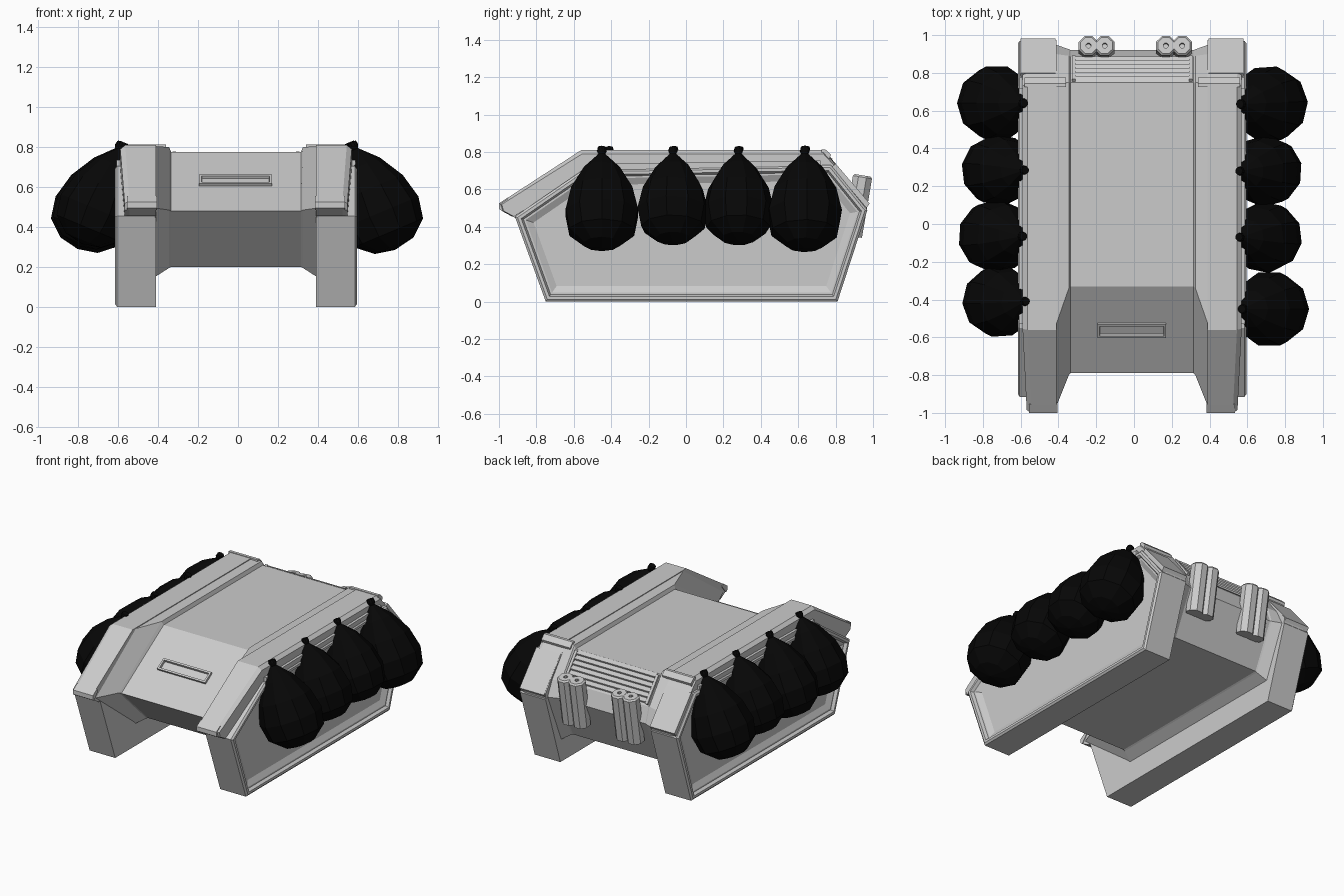
import bpy, bmesh, math
from mathutils import Vector, Matrix

if "Cube" in bpy.data.objects:
    bpy.data.objects.remove(bpy.data.objects["Cube"])

OFF = -0.01  # hull sits slightly left of the overall centre


def finish(bm, name, mat=None):
    bmesh.ops.recalc_face_normals(bm, faces=bm.faces)
    me = bpy.data.meshes.new(name)
    bm.to_mesh(me)
    bm.free()
    ob = bpy.data.objects.new(name, me)
    bpy.context.collection.objects.link(ob)
    if mat:
        me.materials.append(mat)
    return ob


def loft(sections, s=1):
    """Skin equal-length (y, z) profiles placed at successive x values."""
    bm = bmesh.new()
    rings = [[bm.verts.new((OFF + s * x, y, z)) for y, z in prof] for x, prof in sections]
    n = len(rings[0])
    for a, b in zip(rings, rings[1:]):
        for i in range(n):
            j = (i + 1) % n
            bm.faces.new((a[i], a[j], b[j], b[i]))
    bm.faces.new(rings[0])
    bm.faces.new(rings[-1])
    bmesh.ops.recalc_face_normals(bm, faces=bm.faces)
    return bm


def lathe(name, top, direction, profile, seg, mat=None, spin=0.0):
    """Revolve (radius, distance) points about an axis starting at top."""
    d = Vector(direction).normalized()
    u = Vector((0, 1, 0)).cross(d).normalized()
    v = d.cross(u)
    bm = bmesh.new()
    rings = []
    for r, t in profile:
        c = Vector(top) + d * t
        if r == 0:
            rings.append([bm.verts.new(c)])
            continue
        angs = [2 * math.pi * (k + spin) / seg for k in range(seg)]
        rings.append([bm.verts.new(c + r * (math.cos(a) * u + math.sin(a) * v)) for a in angs])
    for a, b in zip(rings, rings[1:]):
        for k in range(seg):
            m = (k + 1) % seg
            q = [a[k % len(a)], a[m % len(a)], b[m % len(b)], b[k % len(b)]]
            bm.faces.new(list(dict.fromkeys(q)))
    return finish(bm, name, mat)


def box(size, loc, tilt=0.0):
    bm = bmesh.new()
    m = Matrix.Translation(loc) @ Matrix.Rotation(tilt, 4, 'X') @ Matrix.Diagonal((*size, 1))
    bmesh.ops.create_cube(bm, size=1, matrix=m)
    return bm


# Central hull: deck, glacis, rear wall, belly and the flared side walls
centre = [(-.33, .775), (.75, .775), (.885, .605), (.92, .50), (.78, .20), (-.50, .20), (-.79, .48)]
step = [(-.34, .80), (.75, .80), (.89, .61), (.925, .50), (.78, .195), (-.50, .195), (-.80, .485)]
flare = [(-.54, .805), (.74, .805), (.90, .60), (.95, .50), (.80, .15), (-.53, .15), (-.975, .495)]
finish(loft([(-.405, flare), (-.335, step), (-.325, centre),
             (.325, centre), (.335, step), (.405, flare)]), "hull")

# Vision slot on the front slope
slope = math.atan2(.295, .46)
bm = box((.365, .085, .03), (-.012, -.56, .628), slope)
bm.normal_update()
top = max(bm.faces, key=lambda f: f.normal.z)
bmesh.ops.inset_region(bm, faces=[top], thickness=.018, depth=0)
bmesh.ops.inset_region(bm, faces=[top], thickness=.004, depth=-.022)
finish(bm, "vision_slot")

# Rear louvres with side rails
tilt = -math.atan2(.17, .135)
for i in range(6):
    f = (i + .5) / 6
    finish(box((.60, .032, .012), (OFF, .755 + .125 * f, .778 - .16 * f), tilt + .55), "louvre_slat")
for s in (-1, 1):
    finish(box((.018, .20, .03), (OFF + s * .31, .818, .69), tilt), "louvre_rail")

pod = [(-.75, 0), (.81, 0), (.97, .49), (.775, .73), (-.55, .705), (-.915, .455)]
fender = [(-1, .525), (-.56, .81), (.73, .81), (.845, .685), (.975, .53), (.96, .47),
          (.74, .70), (-.55, .68), (-.93, .455), (-.985, .485)]
fender_edge = [(-.985, .52), (-.555, .79), (.735, .79), (.845, .67), (.97, .525), (.955, .47),
               (.74, .71), (-.55, .69), (-.92, .455), (-.975, .485)]
for s in (-1, 1):
    # Track pod with a recessed outer panel
    bm = loft([(.40, pod), (.595, pod)], s)
    side = max(bm.faces, key=lambda f: s * f.calc_center_median().x)
    for thick, depth in ((.012, .01), (.016, 0), (.01, -.02), (.01, 0), (.035, -.02)):
        bmesh.ops.inset_region(bm, faces=[side], thickness=thick, depth=depth, use_even_offset=True)
    finish(bm, "track_pod")

    # Fender cover with a dropped outer edge, narrowing towards the front tip
    bm = loft([(.40, fender), (.555, fender), (.58, fender_edge)], s)
    for v in bm.verts:
        if v.co.y < -.9 and abs(v.co.x - OFF) > .5:
            v.co.x -= s * .022
    finish(bm, "fender")

    # Fender lips at the front tip, front crease and rear crease
    lip = [(-1, .525), (-.955, .555), (-.945, .535), (-.985, .485), (-1, .495)]
    finish(loft([(.395, lip), (.545, lip)], s), "fender_front_lip")
    rear = [(.725, .79), (.725, .814), (.745, .814), (.775, .785), (.765, .76)]
    finish(loft([(.35, rear), (.57, rear)], s), "fender_rear_strip")

    # Rear corner plate
    plate = [(.80, .738), (.982, .525), (.965, .50), (.78, .72)]
    finish(loft([(.405, plate), (.59, plate)], s), "rear_corner_plate")

    # Narrow rail below the fender edge
    rail = [(-.53, .70), (-.53, .735), (.72, .755), (.72, .72)]
    finish(loft([(.56, rail), (.598, rail)], s), "fender_rail")

    # Twin exhaust stacks joined by a web
    stack = [(0, .03), (.014, .03), (.014, 0), (.046, 0), (.056, .01), (.056, .33), (0, .33)]
    mid = .007 + s * .205
    for x in (-.043, .043):
        lathe("exhaust", (mid + x, .945, .675), (0, -.17, -1), stack, 8, spin=.5)
    finish(box((.06, .06, .31), (mid, .915, .51), -math.atan(.17)), "exhaust_web")

# Black tied bags hanging along both sides: y, neck x, scale
black = bpy.data.materials.new("black_bag")
black.diffuse_color = (.002, .002, .002, 1)
black.use_nodes = True
black.node_tree.nodes["Principled BSDF"].inputs["Base Color"].default_value = black.diffuse_color
bag = [(0, 0), (.022, 0), (.026, .02), (.018, .04), (.042, .065), (.10, .125), (.172, .25),
       (.203, .38), (.182, .49), (.10, .56), (0, .58)]
rows = {1: ((-.45, .57, 1), (-.07, .555, .94), (.28, .555, .94), (.635, .56, 1.01)),
        -1: ((.64, .58, 1), (.285, .575, .95), (-.065, .585, .97), (-.41, .57, .95))}
for s, bags in rows.items():
    for i, (y, x, k) in enumerate(bags):
        prof = [(r * k, t * k) for r, t in bag]
        lathe("hanging_bag", (s * x, y, .795 + .03 * k), (s * .385, 0, -.92), prof, 10, black, spin=.3 * i)
